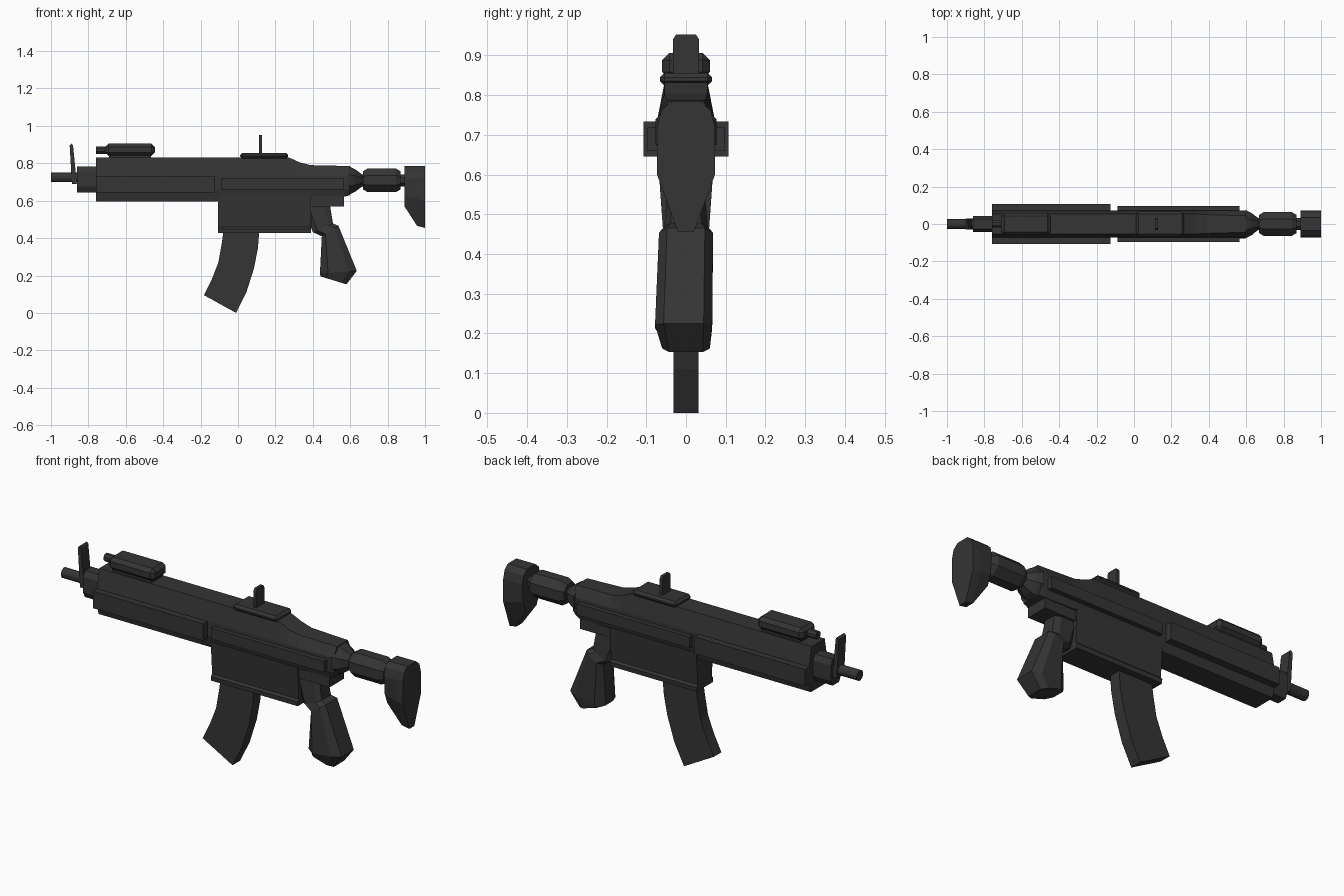
import bpy, bmesh
from math import cos, sin, pi

if "Cube" in bpy.data.objects:
    bpy.data.objects.remove(bpy.data.objects["Cube"])

dark = bpy.data.materials.new("dark_grey")
dark.diffuse_color = (0.035, 0.035, 0.035, 1)
dark.use_nodes = True
dark.node_tree.nodes["Principled BSDF"].inputs["Base Color"].default_value = dark.diffuse_color


def finish(name, bm, bevel=0):
    bmesh.ops.recalc_face_normals(bm, faces=bm.faces)
    me = bpy.data.meshes.new(name)
    bm.to_mesh(me)
    bm.free()
    me.materials.append(dark)
    ob = bpy.data.objects.new(name, me)
    bpy.context.collection.objects.link(ob)
    if bevel:
        m = ob.modifiers.new("Bevel", 'BEVEL')
        m.width = bevel
        m.segments = 1
    return ob


def loft(name, rings, bevel=0):
    """Skin a list of equal-length point rings and cap both ends."""
    bm = bmesh.new()
    vs = [[bm.verts.new(p) for p in r] for r in rings]
    n = len(vs[0])
    for a, b in zip(vs, vs[1:]):
        for i in range(n):
            j = (i + 1) % n
            bm.faces.new((a[i], a[j], b[j], b[i]))
    bm.faces.new(vs[0])
    bm.faces.new(vs[-1])
    return finish(name, bm, bevel)


def box(name, x0, x1, y0, y1, z0, z1, bevel=0):
    ring = [(y0, z0), (y1, z0), (y1, z1), (y0, z1)]
    return loft(name, [[(x, y, z) for y, z in ring] for x in (x0, x1)], bevel)


def section(x, half):
    """Symmetric cross-section at x from (half width, z) pairs, top to bottom."""
    return [(x, w, z) for w, z in half] + [(x, -w, z) for w, z in reversed(half)]


def turned(name, zc, prof, n=8):
    """Part turned around the x axis from (x, radius) pairs."""
    rings = []
    for x, r in prof:
        rings.append([(x, r * cos(2 * pi * (i + .5) / n), zc + r * sin(2 * pi * (i + .5) / n))
                      for i in range(n)])
    return loft(name, rings)


def extrude_xz(name, pts, y, bevel=0):
    return loft(name, [[(px, s * y, pz) for px, pz in pts] for s in (-1, 1)], bevel)


# Main body: handguard, receiver and tapering rear
body = [(-.76, .832, .597, .054, .073, .06), (-.11, .832, .597, .054, .073, .06),
        (.04, .832, .622, .054, .073, .065), (.27, .832, .622, .054, .073, .065),
        (.33, .805, .622, .054, .073, .065), (.39, .79, .622, .05, .073, .065),
        (.57, .786, .622, .045, .072, .06), (.60, .785, .63, .045, .07, .05)]
loft("body", [section(x, [(wt, zt), (wm, .735), (wm, .66), (wb, zb)])
              for x, zt, zb, wt, wm, wb in body])
turned("rear_collar", .708, [(.59, .083), (.625, .066), (.67, .03)])

# Side rails
for s, side in ((-1, "right"), (1, "left")):
    a, b = sorted((s * .06, s * .107))
    box("handguard_rail_" + side, -.76, -.125, a, b, .645, .733)
    a, b = sorted((s * .06, s * .097))
    box("receiver_rail_" + side, -.088, .563, a, b, .66, .718)

# Lower receiver with flange, and rear step
low = [(.63, .07), (.46, .058), (.45, .068), (.427, .066)]
loft("lower_receiver", [[(-.108, -w, z), (.39, -w, z), (.39, w, z), (-.108, w, z)]
                        for z, w in low])
box("rear_step", .36, .568, -.058, .058, .57, .63)

# Curved magazine
front = [(-.075, .46), (-.087, .37), (-.105, .27), (-.14, .18), (-.182, .095)]
back = [(.115, .46), (.107, .35), (.086, .24), (.045, .11), (-.01, 0)]
loft("magazine", [[(f[0], -.031, f[1]), (b[0], -.031, b[1]),
                   (b[0], .031, b[1]), (f[0], .031, f[1])] for f, b in zip(front, back)])

# Pistol grip: sections given by front point, back point, half width, y shift
grip = [((.35, .56), (.49, .585), .045, 0), ((.40, .432), (.508, .478), .055, 0),
        ((.448, .41), (.537, .466), .068, 0), ((.438, .21), (.635, .225), .072, -.006),
        ((.442, .195), (.58, .153), .06, 0)]
rings = []
for (fx, fz), (bx, bz), w, dy in grip:
    half = [(0, .55), (.22, 1), (.78, 1), (1, .7)]
    loop = [(t, k) for t, k in half] + [(t, -k) for t, k in reversed(half)]
    rings.append([(fx + (bx - fx) * t, w * k + dy, fz + (bz - fz) * t) for t, k in loop])
loft("grip", rings)

# Stock: tube, cheek cylinder and butt pad
turned("stock_tube", .708, [(.64, .036), (.90, .036)])
turned("stock_cylinder", .709, [(.668, .052), (.692, .068), (.845, .068), (.87, .052)])
pad = [(.89, .625, .066, .57, .045), (.958, .61, .073, .465, .024), (1, .6, .073, .455, .02)]
loft("butt_pad", [section(x, [(.035, .785), (.062, .762), (.073, .72), (wl, zl), (wb, zb)])
                  for x, zl, wl, zb, wb in pad])

# Front block and barrel
loft("front_block", [section(x, [(.026, .783), (.042, .755), (.042, .675), (.026, .645)])
                     for x in (-.862, -.75)])
turned("barrel", .725, [(-1, .027), (-.84, .027)], 12)

# Sights
extrude_xz("front_sight", [(-.888, .69), (-.862, .69), (-.868, .755), (-.882, .895),
                           (-.889, .905), (-.9, .895)], .03)
box("rear_sight_base", .012, .268, -.066, .066, .824, .856, .012)
loft("rear_sight_post", [section(x, [(.025, .952), (.033, .94), (.033, .84)])
                         for x in (.112, .128)])

# Top-mounted pointer
box("pointer_box", -.71, -.445, -.06, .06, .84, .906, .018)
box("pointer_mount", -.69, -.465, -.045, .045, .82, .85)
turned("pointer_tube", .87, [(-.76, .021), (-.69, .021)])
